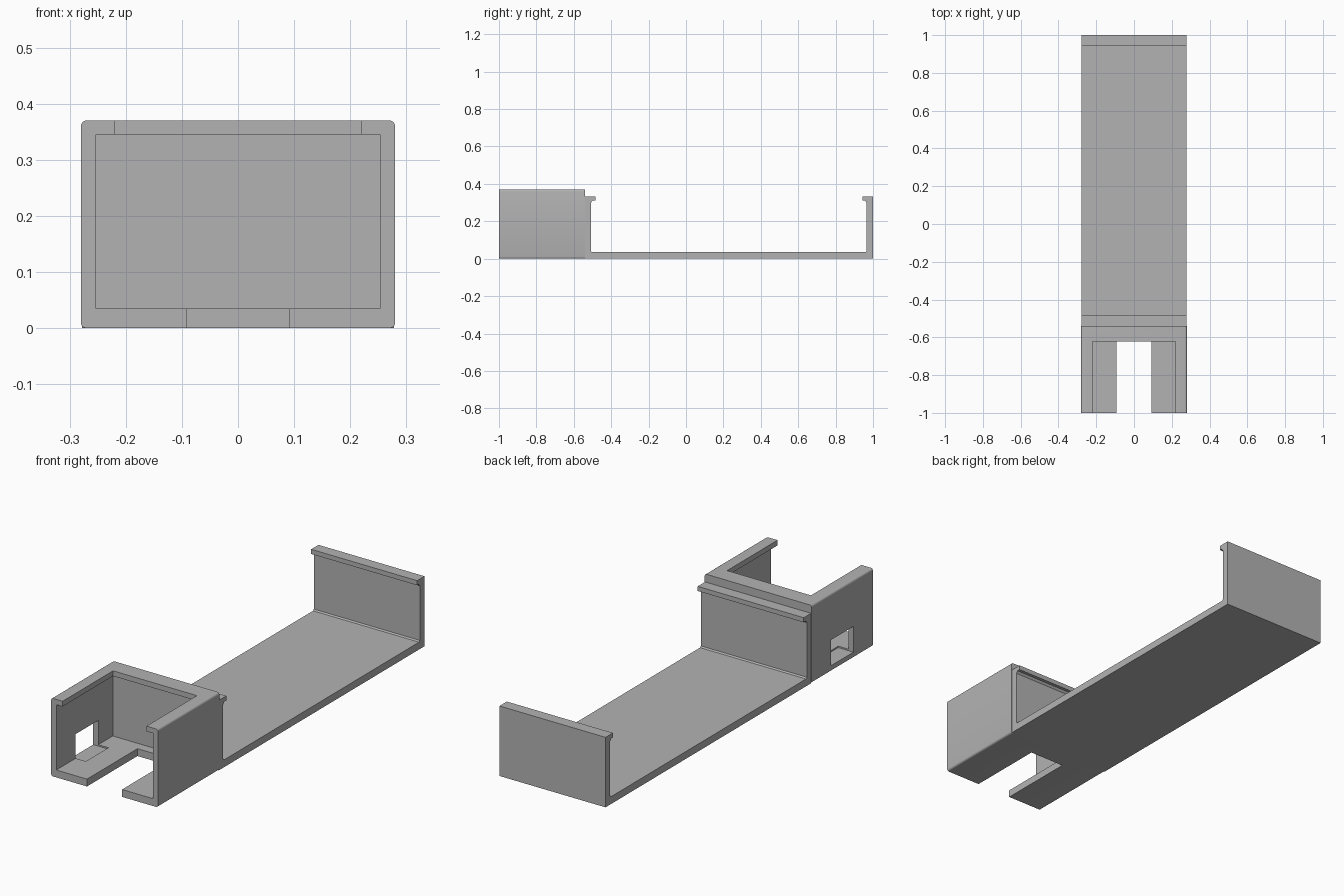
import bpy
import bmesh

if "Cube" in bpy.data.objects:
    bpy.data.objects.remove(bpy.data.objects["Cube"], do_unlink=True)

grey = bpy.data.materials.new("plain grey")
grey.use_nodes = True
colour = (0.45, 0.45, 0.45, 1)
grey.diffuse_color = colour
grey.node_tree.nodes["Principled BSDF"].inputs["Base Color"].default_value = colour


def finish(name, bm):
    bmesh.ops.recalc_face_normals(bm, faces=bm.faces)
    mesh = bpy.data.meshes.new(name)
    bm.to_mesh(mesh)
    bm.free()
    mesh.materials.append(grey)
    obj = bpy.data.objects.new(name, mesh)
    bpy.context.collection.objects.link(obj)
    return obj


def block(name, x, y, z, radius=0):
    """Box between limits, optionally rounding the edges that run along y."""
    bm = bmesh.new()
    bmesh.ops.create_cube(bm, size=1)
    for v in bm.verts:
        v.co = [r[0] if c < 0 else r[1] for c, r in zip(v.co, (x, y, z))]
    if radius:
        edges = [e for e in bm.edges
                 if abs(e.verts[0].co.y - e.verts[1].co.y) > 0.01]
        bmesh.ops.bevel(bm, geom=edges, offset=radius, segments=4,
                        profile=0.5, affect='EDGES')
    return finish(name, bm)


def extrude_x(name, profile, half_width):
    """Extrude a y-z outline symmetrically across x."""
    bm = bmesh.new()
    face = bm.faces.new([bm.verts.new((-half_width, y, z)) for y, z in profile])
    new = bmesh.ops.extrude_face_region(bm, geom=[face])["geom"]
    for v in new:
        if isinstance(v, bmesh.types.BMVert):
            v.co.x = half_width
    return finish(name, bm)


def cut(target, cutter):
    cutter.hide_render = True
    mod = target.modifiers.new("cut", 'BOOLEAN')
    mod.operation, mod.solver, mod.object = 'DIFFERENCE', 'EXACT', cutter
    bpy.context.view_layer.objects.active = target
    bpy.ops.object.modifier_apply(modifier=mod.name)
    bpy.data.objects.remove(cutter, do_unlink=True)


# Housing: rounded box, hollow from the front
housing = block("housing", (-0.28, 0.28), (-1, -0.54), (0, 0.37), 0.01)
cut(housing, block("cavity", (-0.253, 0.253), (-1.1, -0.577), (0.035, 0.345)))
# Wide opening in the roof, narrow slot in the floor, window in one side
cut(housing, block("roof_opening", (-0.22, 0.22), (-1.1, -0.622), (0.2, 0.5)))
cut(housing, block("floor_slot", (-0.092, 0.092), (-1.1, -0.622), (-0.1, 0.2)))
cut(housing, block("side_window", (-0.4, -0.2), (-0.855, -0.685), (0.028, 0.15)))

# Tray: thin floor with a hooked wall at each end
inner_y, far_y, floor, top = -0.508, 0.965, 0.035, 0.332
near_hook = [(inner_y, 0.3), (inner_y + 0.008, 0.31), (-0.485, 0.31),
             (-0.485, top), (-0.54, top)]
far_hook = [(1, top), (0.945, top), (0.945, 0.31),
            (far_y - 0.008, 0.31), (far_y, 0.3)]
fillet = 0.006
floor_line = [(far_y, floor + fillet), (far_y - fillet, floor),
              (inner_y + fillet, floor), (inner_y, floor + fillet)]
tray = extrude_x("tray", [(-0.54, 0), (1, 0)] + far_hook + floor_line + near_hook,
                 0.278)

# Smooth the rounded edges only
for obj in (housing, tray):
    bpy.ops.object.select_all(action='DESELECT')
    obj.select_set(True)
    bpy.context.view_layer.objects.active = obj
    bpy.ops.object.shade_smooth_by_angle(angle=0.5)
